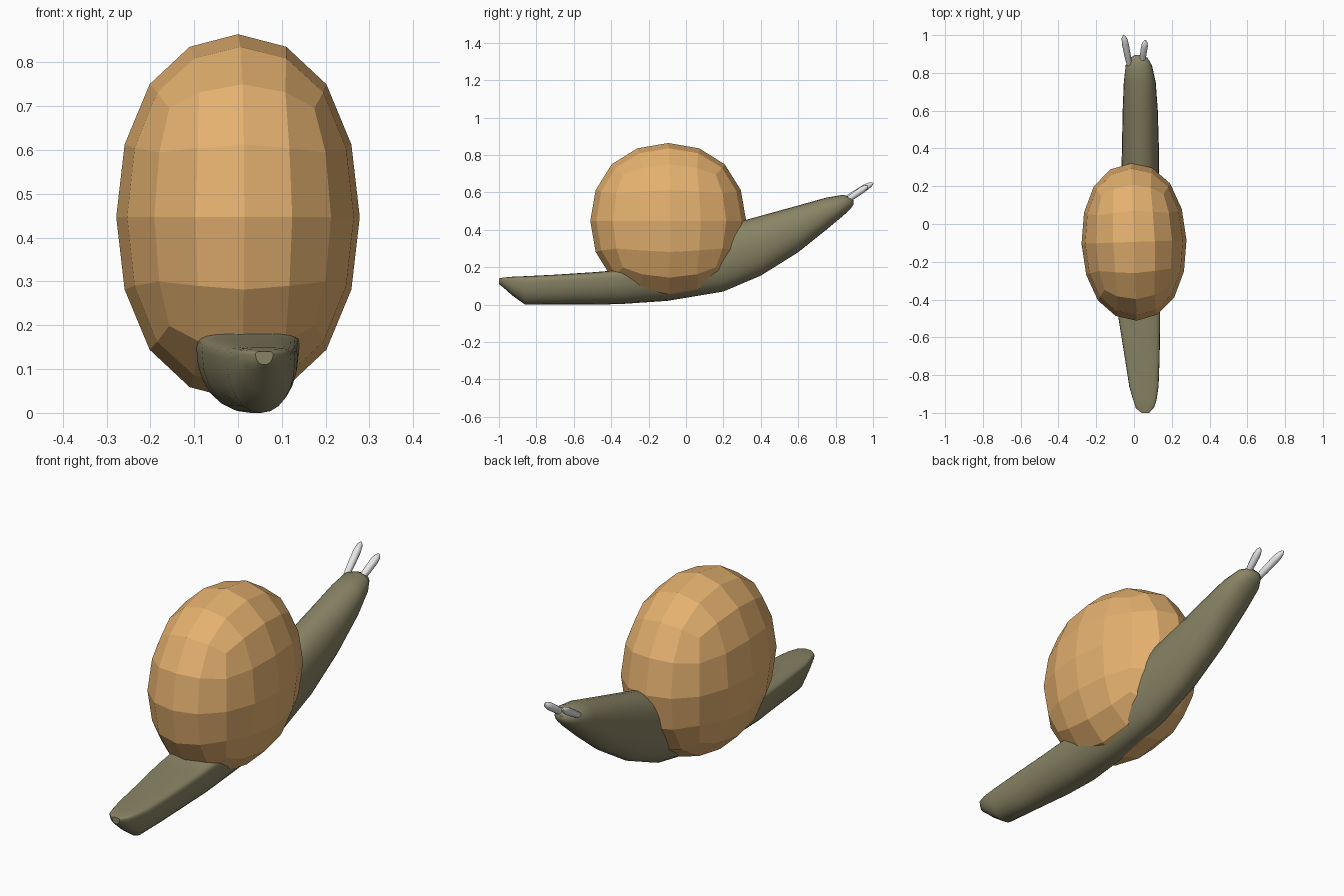
import bpy, bmesh, math
from mathutils import Vector

cube = bpy.data.objects.get("Cube")
if cube:
    bpy.data.objects.remove(cube, do_unlink=True)


def material(name, rgb):
    m = bpy.data.materials.new(name)
    m.use_nodes = True
    m.diffuse_color = (*rgb, 1)
    m.node_tree.nodes["Principled BSDF"].inputs["Base Color"].default_value = (*rgb, 1)
    return m


SHELL = material("tan shell", (0.78, 0.44, 0.16))
SKIN = material("olive skin", (0.25, 0.23, 0.13))
GREY = material("pale grey", (0.8, 0.8, 0.8))


def add_object(name, bm, mat):
    bmesh.ops.recalc_face_normals(bm, faces=bm.faces[:])
    mesh = bpy.data.meshes.new(name)
    bm.to_mesh(mesh)
    bm.free()
    mesh.materials.append(mat)
    ob = bpy.data.objects.new(name, mesh)
    bpy.context.collection.objects.link(ob)
    return ob


def smooth(ob, angle):
    bpy.ops.object.select_all(action="DESELECT")
    ob.select_set(True)
    bpy.context.view_layer.objects.active = ob
    bpy.ops.object.shade_smooth_by_angle(angle=math.radians(angle))


def loft(name, rings, mat):
    """Skin a list of point rings and cap both ends."""
    bm = bmesh.new()
    rows = [[bm.verts.new(p) for p in ring] for ring in rings]
    n = len(rows[0])
    for a, b in zip(rows, rows[1:]):
        for i in range(n):
            j = (i + 1) % n
            bm.faces.new((a[i], a[j], b[j], b[i]))
    bm.faces.new(rows[0])
    bm.faces.new(rows[-1])
    return add_object(name, bm, mat)


# Shell: a faceted ball made from a subdivided cube, flattened sideways
bm = bmesh.new()
bmesh.ops.create_cube(bm, size=2)
shell = add_object("shell", bm, SHELL)
sub = shell.modifiers.new("rounding", "SUBSURF")
sub.levels = sub.render_levels = 2
bpy.context.view_layer.update()
rounded = shell.evaluated_get(bpy.context.evaluated_depsgraph_get()).data
half = max(v.co.x for v in rounded.vertices)
shell.scale = (0.278 / half, 0.417 / half, 0.417 / half)
shell.rotation_euler.z = math.radians(2)
shell.location = (0, -0.095, 0.447)


# Body: flat-topped boat section at the tail, turning into an oval at the neck
def power(value, exponent):
    return math.copysign(abs(value) ** exponent, value)


def section(y, x0, x1, z0, z1):
    t = min(max((y + 0.35) / 0.6, 0), 1)
    rim = z0 + (z1 - z0) * (0.8 - 0.28 * t)
    boxy = 0.55 + 0.35 * t
    ring = []
    for k in range(24):
        a = k * math.tau / 24
        c, s = math.cos(a), math.sin(a)
        e = boxy if s > 0 else 0.95
        height = z1 - rim if s > 0 else rim - z0
        u = power(c, e)
        ring.append(((x0 + x1) / 2 + u * (x1 - x0) / 2, y, rim + power(s, e) * height))
    return ring


# y, left x, right x, bottom z, top z
STATIONS = [(-1, .04, .08, .11, .14), (-.975, .01, .105, .09, .145),
            (-.93, -.005, .12, .05, .149), (-.86, -.025, .13, 0, .152),
            (-.7, -.05, .136, 0, .16), (-.5, -.082, .138, 0, .173),
            (-.35, -.095, .14, .003, .185), (-.1, -.09, .14, .02, .3),
            (.2, -.068, .134, .07, .42), (.4, -.064, .132, .155, .475),
            (.6, -.06, .126, .28, .53), (.75, -.054, .115, .4, .572),
            (.84, -.044, .095, .475, .587), (.88, -.02, .072, .512, .575),
            (.895, .005, .045, .535, .558)]
smooth(loft("body", [section(*s) for s in STATIONS], SKIN), 40)


# Eye stalks: slim tapered spindles
def stalk(name, start, end):
    start, end = Vector(start), Vector(end)
    axis = end - start
    side = axis.cross(Vector((0, 0, 1))).normalized()
    up = side.cross(axis).normalized()
    rings = []
    for t, r in ((0, .013), (.35, .017), (.75, .018), (.92, .013), (1, .004)):
        rings.append([start + axis * t + (side * math.cos(a) + up * math.sin(a)) * r
                      for a in (k * math.tau / 8 for k in range(8))])
    smooth(loft(name, rings, GREY), 50)


stalk("right_eye_stalk", (-.022, .83, .55), (-.055, 1, .65))
stalk("left_eye_stalk", (.042, .85, .55), (.06, .972, .635))
